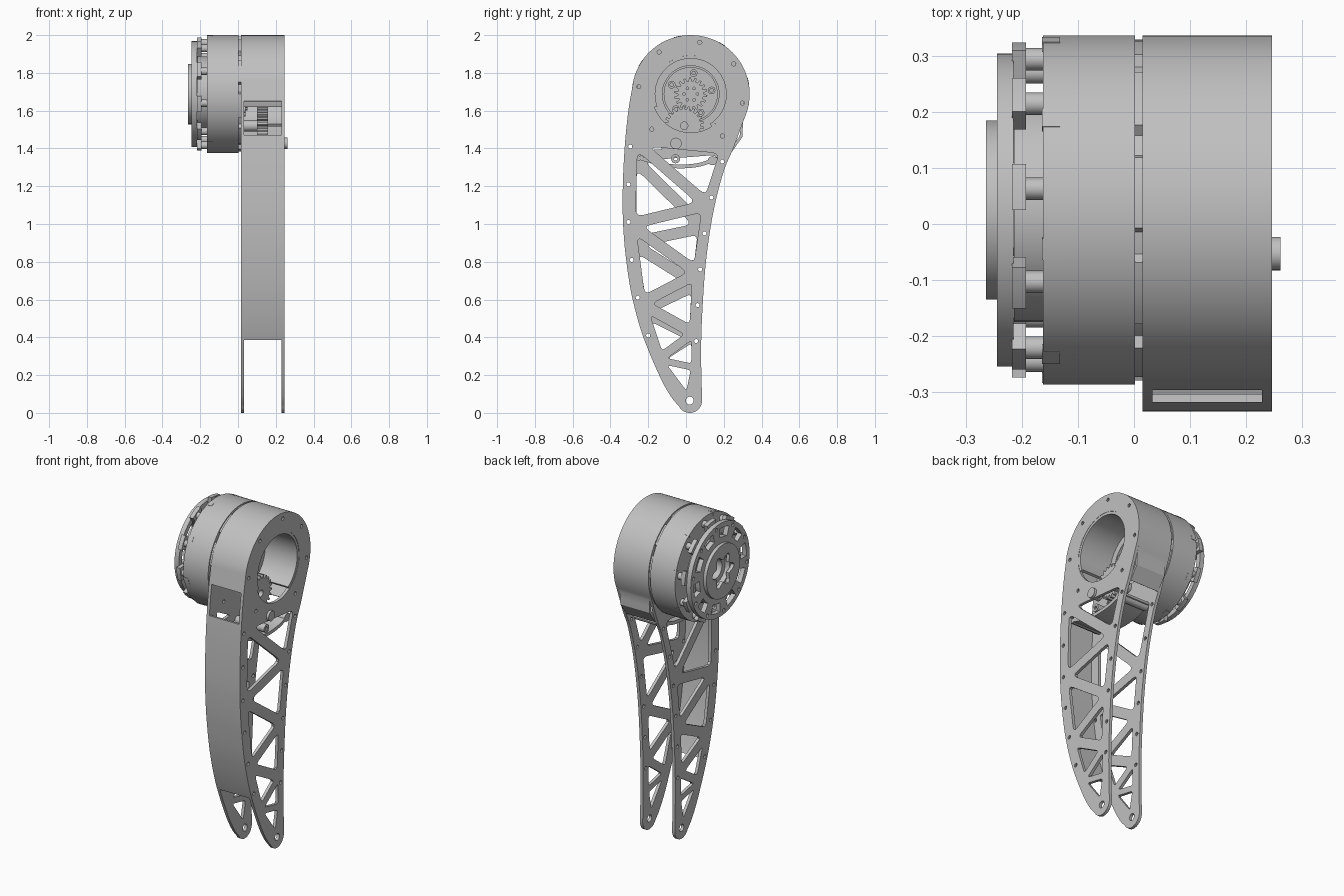
import bpy
from math import sin, cos, pi, radians
from mathutils import Vector

cube = bpy.data.objects.get("Cube")
if cube:
    bpy.data.objects.remove(cube)

grey = bpy.data.materials.new("machined grey")
grey.use_nodes = True
COLOUR = (0.53, 0.53, 0.53, 1)
grey.diffuse_color = COLOUR
grey.node_tree.nodes["Principled BSDF"].inputs["Base Color"].default_value = COLOUR

HUB = Vector((0.025, 1.688))   # motor axis in the y-z plane
RADIUS = 0.312
IN0, IN1, OUT0, OUT1 = 0.015, 0.033, 0.229, 0.247   # side plate faces along x


def polar(r, degrees, c=HUB):
    a = radians(degrees)
    return Vector((c[0] + r * cos(a), c[1] + r * sin(a)))


def arc(c, r, a0=0, a1=360, n=48):
    """Points along an arc; a full circle drops its repeated end."""
    count = n if a1 - a0 == 360 else n + 1
    return [polar(r, a0 + (a1 - a0) * i / n, c) for i in range(count)]


def sector(r0, r1, a, half, n=6):
    """Ring segment about the hub centred on angle a."""
    return arc(HUB, r1, a - half, a + half, n) + arc(HUB, r0, a - half, a + half, n)[::-1]


def smooth(pts, n=10):
    """Catmull-Rom curve through the points."""
    p = [Vector(q) for q in pts]
    p = [2 * p[0] - p[1]] + p + [2 * p[-1] - p[-2]]
    out = []
    for a, b, c, d in zip(p, p[1:], p[2:], p[3:]):
        for i in range(n):
            t = i / n
            out.append(b + (c - a) * t / 2 + (2 * a - 5 * b + 4 * c - d) * t * t / 2
                       + (3 * b - a - 3 * c + d) * t ** 3 / 2)
    return out + [p[-2]]


def strip(path, t):
    """Closed band of thickness t on the left of a path."""
    path = [Vector(p) for p in path]
    inner = []
    for i, p in enumerate(path):
        d = (path[min(i + 1, len(path) - 1)] - path[max(i - 1, 0)]).normalized()
        inner.append(p + Vector((-d.y, d.x)) * t)
    return path + inner[::-1]


def gear(c, r, teeth, depth):
    pts = []
    for i in range(teeth):
        for k, rr in ((0, r - depth), (0.3, r - depth), (0.45, r), (0.8, r)):
            pts.append(polar(rr, 360 * (i + k) / teeth, c))
    return pts


def inset_triangle(a, b, c, d):
    """Triangle shrunk by d with rounded corners."""
    la, lb, lc = (b - c).length, (c - a).length, (a - b).length
    per = la + lb + lc
    centre = (a * la + b * lb + c * lc) / per
    r = abs((b - a).cross(c - a)) / per
    tri = [centre + (p - centre) * (1 - d / r) for p in (a, b, c)]
    out = []
    for i, p in enumerate(tri):
        q0, q1 = p.lerp(tri[i - 1], 0.12), p.lerp(tri[(i + 1) % 3], 0.12)
        out += [q0.lerp(p, t).lerp(p.lerp(q1, t), t) for t in (0, 0.33, 0.67, 1)]
    return out


def part(name, loops, x0, x1):
    """Extrude y-z loops (outline first, then holes) from x0 to x1."""
    cu = bpy.data.curves.new(name, "CURVE")
    cu.dimensions, cu.fill_mode = "2D", "BOTH"
    cu.extrude = (x1 - x0) / 2
    for loop in loops:
        sp = cu.splines.new("POLY")
        sp.points.add(len(loop) - 1)
        for pt, p in zip(sp.points, loop):
            pt.co = (p[0], p[1], 0, 1)
        sp.use_cyclic_u = True
    ob = bpy.data.objects.new(name, cu)
    bpy.context.collection.objects.link(ob)
    ob.rotation_euler = (pi / 2, 0, pi / 2)
    ob.location.x = (x0 + x1) / 2
    bpy.ops.object.select_all(action="DESELECT")
    ob.select_set(True)
    bpy.context.view_layer.objects.active = ob
    bpy.ops.object.convert(target="MESH")
    ob = bpy.context.object
    ob.data.materials.clear()
    ob.data.materials.append(grey)
    bpy.ops.object.shade_smooth_by_angle(angle=radians(30))


# Leg outline
front = smooth([(-0.276, 1.77), (-0.305, 1.6), (-0.325, 1.4), (-0.335, 1.18), (-0.333, 1.0),
                (-0.318, 0.82), (-0.286, 0.617), (-0.229, 0.41), (-0.142, 0.2),
                (-0.082, 0.09), (-0.036, 0.033)])
back = smooth([(0.085, 0.065), (0.08, 0.34), (0.09, 0.6), (0.11, 0.84), (0.148, 1.08),
               (0.2, 1.28), (0.25, 1.4), (0.308, 1.556)])
crown = arc(HUB, RADIUS, -25, 165)
FOOT = (0.02, 0.065)
outline = crown + front[1:] + arc(FOOT, 0.065, 210, 360, 14)[1:-1] + back[:-1]


def edge(side, z, margin):
    """Point on the front or back edge at height z, moved inwards."""
    pts = front if side == "F" else back
    for a, b in zip(pts, pts[1:]):
        if min(a.y, b.y) <= z <= max(a.y, b.y):
            y = a.x + (b.x - a.x) * (z - a.y) / (b.y - a.y)
            return Vector((y + (margin if side == "F" else -margin), z))


# Side plates: zigzag truss windows, rim screw holes, foot pin hole
def side_plate(name, heights, cutouts, x0, x1):
    nodes = [edge("BF"[i % 2], z, 0.035) for i, z in enumerate(heights)]
    nodes.append(Vector((0.012, 0.075)))
    holes = cutouts + [arc(FOOT, 0.021, n=16)]
    for i, tri in enumerate(zip(nodes, nodes[1:], nodes[2:])):
        holes.append(inset_triangle(*tri, 0.03 if i < len(nodes) - 4 else 0.018))
    for i in range(6):
        holes.append(arc(edge("F", 1.41 - 0.2 * i, 0.029), 0.011, n=10))
        holes.append(arc(edge("B", 1.33 - 0.19 * i, 0.027), 0.011, n=10))
    for a in (-53, -10, 35, 80, 127, 172, 222):
        holes.append(arc(polar(0.278, a), 0.011, n=10))
    part(name, [outline] + holes, x0, x1)


side_plate("outer_side_plate", (1.4, 1.45, 1.1, 1.0, 0.74, 0.58, 0.42, 0.28, 0.24),
           [arc(HUB, 0.204, n=64)], OUT0, OUT1)
corner = inset_triangle(Vector((-0.26, 1.48)), Vector((-0.25, 1.38)), Vector((-0.09, 1.39)), 0.008)
side_plate("inner_side_plate", (1.4, 1.36, 0.98, 0.9, 0.68, 0.54, 0.4, 0.28, 0.24),
           [arc(HUB, 0.15), corner], IN0, IN1)

# Walls between the plates
wall = [p for p in front if 0.385 < p.y < 1.47]
part("front_wall", [strip([edge("F", 1.47, 0)] + wall + [edge("F", 0.385, 0)], 0.015)], IN1, OUT0)
shroud = ([(0.245, 1.385), (0.298, 1.46), (0.3, 1.5)] + [p for p in back if p.y > 1.53]
          + crown[1:] + [p for p in front[1:] if p.y > 1.65] + [edge("F", 1.65, 0)])
part("top_shroud", [strip(shroud, 0.015)], IN1, OUT0)
part("bore_sleeve", [strip(arc(HUB, 0.204, -57, 200), 0.016)], IN1, OUT1 - 0.002)
part("cross_tie", [strip(smooth([(-0.28, 1.35), (-0.1, 1.3), (0.05, 1.3), (0.17, 1.335)]),
                         0.02)], IN1, OUT0)
for y, z in ((-0.25, 1.36), (-0.055, 1.345), (0.14, 1.335)):
    part("tie_spacer", [arc((y, z), 0.024, n=16), arc((y, z), 0.01, n=10)], IN1, OUT0)
part("stop_peg", [arc((-0.053, 1.427), 0.03, n=24)], 0.2, 0.262)

# Output gears
part("output_carrier", [arc(HUB, 0.143)], -0.01, 0.022)
part("output_gear", [gear(HUB, 0.088, 18, 0.02)]
     + [arc(polar(0.035, 60 * k), 0.007, n=8) for k in range(6)], 0.022, 0.05)
for k in range(5):
    c = polar(0.112, 82 + 72 * k)
    part("carrier_bolt", [arc(c, 0.02, n=16), arc(c, 0.01, n=6)], 0.022, 0.04)
IDLER = (-0.01, 1.52)
part("idler_gear", [gear(IDLER, 0.105, 22, 0.018), arc(IDLER, 0.02, n=16)], 0.1, 0.16)
part("idler_shaft", [arc(IDLER, 0.03, n=20)], 0.033, 0.1)

# Motor body
part("motor_body", [arc(HUB, RADIUS, n=72)], -0.163, 0.002)
seat = []
for k in range(10):
    seat += arc(HUB, 0.305, 36 * k, 36 * k + 24, 6) + arc(HUB, 0.285, 36 * k + 26, 36 * k + 34, 3)
part("motor_seat", [seat, arc(HUB, 0.15)], 0.002, IN0)
part("motor_core", [arc(HUB, 0.2), arc(HUB, 0.06, n=24)], -0.215, -0.163)

# Motor end cage: slotted disc on tabs and standoffs, cap, edge clips
PHASE = 10
slots = []
for k in range(10):
    a = PHASE + 36 * k
    slots.append(sector(0.195, 0.25, a + 18, 10))
    slots.append(arc(polar(0.257, a), 0.011, n=10))
    part("cage_tab", [sector(0.245, 0.3, a, 8)], -0.218, -0.193)
    part("standoff", [arc(polar(0.274, a), 0.02, n=16)], -0.195, -0.16)
part("slotted_disc", [arc(HUB, 0.28, n=60), arc(HUB, 0.09, n=24)] + slots, -0.245, -0.216)

scallop = [polar(0.085 + 0.02 * cos(radians(60 * i)), 10 * i) for i in range(36)]
part("end_cap", [arc(HUB, 0.16), scallop], -0.265, -0.245)

for k in range(8):
    part("edge_clip", [sector(0.295, 0.3135, 13 + 45 * k, 3.5)], -0.165, -0.132)
